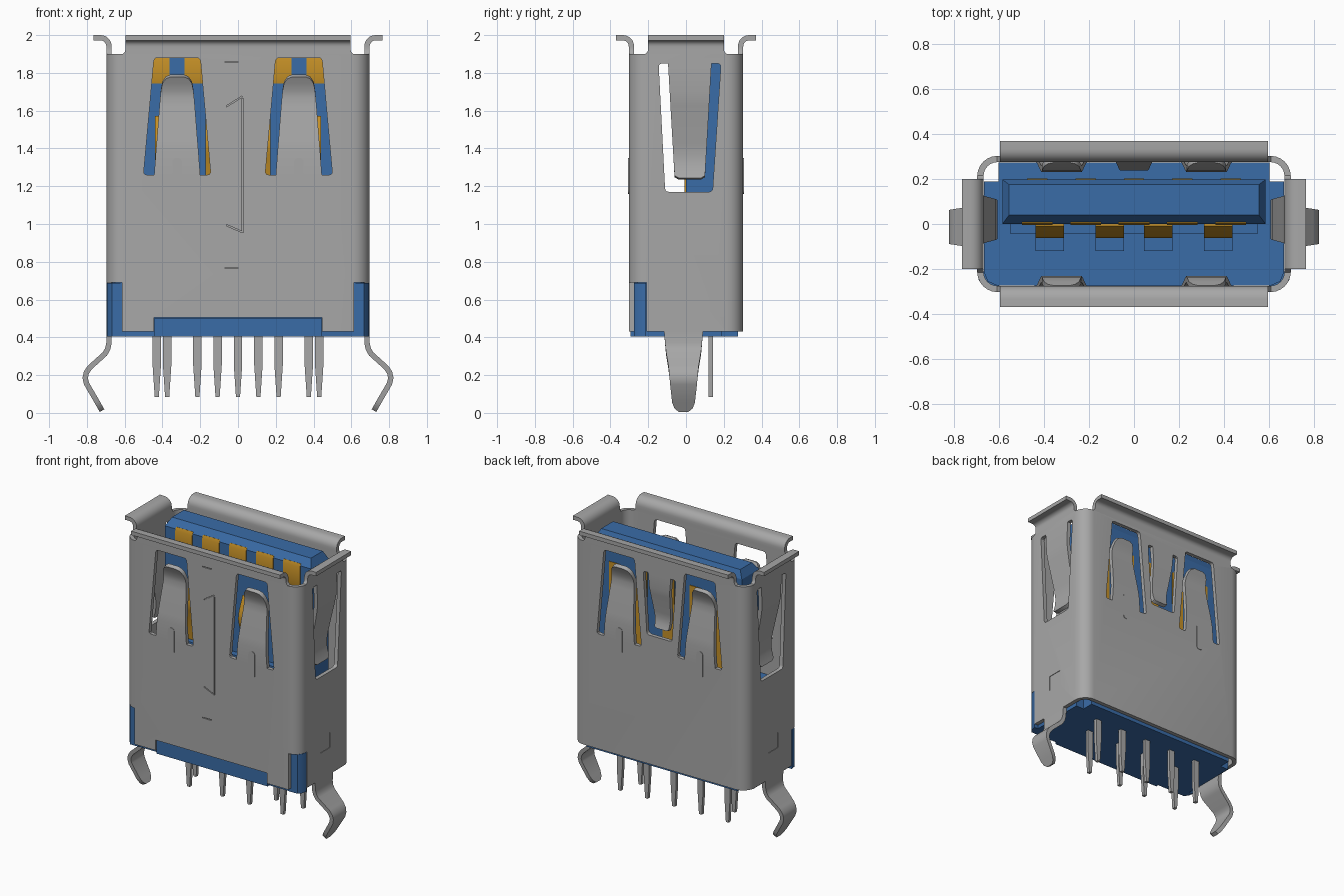
import bpy, bmesh, math
from mathutils import Matrix

cube = bpy.data.objects.get("Cube")
if cube:
    bpy.data.objects.remove(cube, do_unlink=True)


def material(name, rgb):
    m = bpy.data.materials.new(name)
    m.use_nodes = True
    m.diffuse_color = (*rgb, 1)
    m.node_tree.nodes["Principled BSDF"].inputs["Base Color"].default_value = (*rgb, 1)
    return m


STEEL = material("grey steel", (0.39, 0.39, 0.39))
BLUE = material("blue plastic", (0.042, 0.15, 0.39))
GOLD = material("gold contact", (0.56, 0.28, 0.02))

FRONT, SIDE_L, BACK, SIDE_R = 0, 90, 180, 270
LONG, SHORT, WALL = 0.289, 0.683, 0.028      # wall centre distances, thickness


def smooth(ob):
    bpy.ops.object.select_all(action='DESELECT')
    ob.select_set(True)
    bpy.context.view_layer.objects.active = ob
    bpy.ops.object.shade_smooth_by_angle(angle=math.radians(35))


def finish(bm, name, mat, turn=0, thick=0):
    """Turn a mesh about z, give it thickness and smooth its soft edges."""
    bmesh.ops.transform(bm, matrix=Matrix.Rotation(math.radians(turn), 4, 'Z'), verts=bm.verts)
    bmesh.ops.recalc_face_normals(bm, faces=bm.faces)
    me = bpy.data.meshes.new(name)
    bm.to_mesh(me)
    bm.free()
    me.materials.append(mat)
    ob = bpy.data.objects.new(name, me)
    bpy.context.collection.objects.link(ob)
    if thick:
        bpy.context.view_layer.objects.active = ob
        mod = ob.modifiers.new("thickness", 'SOLIDIFY')
        mod.thickness, mod.offset, mod.use_even_offset = thick, 0, True
        bpy.ops.object.modifier_apply(modifier=mod.name)
    smooth(ob)
    return ob


def ribbon(name, rows, turn, mat=STEEL, thick=WALL):
    """Bent sheet strip: each row is (outward distance, z, left, right)."""
    bm = bmesh.new()
    pairs = [(bm.verts.new((a, -d, z)), bm.verts.new((b, -d, z))) for d, z, a, b in rows]
    for (a, b), (c, d) in zip(pairs, pairs[1:]):
        bm.faces.new((a, b, d, c))
    return finish(bm, name, mat, turn, thick)


def solid(name, mat, lo, hi, turn=0):
    """Closed solid between two matching outlines of 3D points."""
    bm = bmesh.new()
    lo, hi = [bm.verts.new(p) for p in lo], [bm.verts.new(p) for p in hi]
    bm.faces.new(lo)
    bm.faces.new(hi[::-1])
    for i in range(len(lo)):
        j = (i + 1) % len(lo)
        bm.faces.new((lo[j], lo[i], hi[i], hi[j]))
    return finish(bm, name, mat, turn)


def prism(name, mat, outline, d0, d1, turn=0):
    """Extrude a (sideways, z) outline between two outward distances."""
    return solid(name, mat, [(u, -d0, z) for u, z in outline], [(u, -d1, z) for u, z in outline], turn)


def slab(name, mat, plan, z0, z1):
    """Extrude an (x, y) plan upwards."""
    return solid(name, mat, [(x, y, z0) for x, y in plan], [(x, y, z1) for x, y in plan])


def rect(u0, u1, v0, v1):
    return [(u0, v0), (u1, v0), (u1, v1), (u0, v1)]


def rounded(outline, r, n=3):
    """Round the corners of an outline with short quadratic curves."""
    out = []
    for i, (x, z) in enumerate(outline):
        ends = []
        for ox, oz in (outline[i - 1], outline[(i + 1) % len(outline)]):
            k = r / math.hypot(ox - x, oz - z)
            ends.append((x + (ox - x) * k, z + (oz - z) * k))
        for s in range(n + 1):
            t = s / n
            w = ((1 - t) ** 2, 2 * t * (1 - t), t * t)
            out.append(tuple(w[0] * ends[0][c] + w[1] * (x, z)[c] + w[2] * ends[1][c] for c in (0, 1)))
    return out


def rounded_rect(hx, hy, r, n=6):
    pts = []
    for k, (sx, sy) in enumerate([(1, 1), (-1, 1), (-1, -1), (1, -1)]):
        for i in range(n + 1):
            a = math.pi / 2 * (k + i / n)
            pts.append((sx * (hx - r) + r * math.cos(a), sy * (hy - r) + r * math.sin(a)))
    return pts


# Shell tube
bm = bmesh.new()
loops = []
for hx, hy, r, z in [(0.697, 0.303, 0.09, 0.43), (0.697, 0.303, 0.09, 1.9),
                     (0.669, 0.275, 0.062, 1.9), (0.669, 0.275, 0.062, 0.43)]:
    loops.append([bm.verts.new((x, y, z)) for x, y in rounded_rect(hx, hy, r)])
for p, q in zip(loops, loops[1:] + loops[:1]):
    for i in range(len(p)):
        j = (i + 1) % len(p)
        bm.faces.new((p[i], p[j], q[j], q[i]))
shell = finish(bm, "shell", STEEL)


def cut(outline, d0, d1, turn=FRONT):
    """Cut one opening into the shell; keep the wall whole if the cut fails."""
    cutter = prism("shell_cutter", STEEL, outline, d0, d1, turn)
    cutter.hide_render = True
    whole = shell.data.copy()
    bpy.context.view_layer.objects.active = shell
    mod = shell.modifiers.new("opening", 'BOOLEAN')
    mod.object, mod.operation, mod.solver = cutter, 'DIFFERENCE', 'EXACT'
    bpy.ops.object.modifier_apply(modifier=mod.name)
    if len(shell.data.polygons) < 100:
        shell.data = whole
    bpy.data.objects.remove(cutter, do_unlink=True)


# Openings, stamped marks and seam
for s, turn in ((1, SIDE_L), (-1, SIDE_R)):
    c = 0.322 * s
    hole = [(c - 0.178, 1.26), (c + 0.178, 1.26), (c + 0.122, 1.88), (c - 0.122, 1.88)]
    cut(rounded(hole, 0.02), 0.22, 0.35, FRONT)
    cut(rounded(hole, 0.02), 0.22, 0.35, BACK)
    side = [(-0.11 * s, 1.17), (0.14 * s, 1.17), (0.185 * s, 1.85), (-0.145 * s, 1.85)]
    cut(rounded(side, 0.02), 0.62, 0.75, turn)
    cut(rect(-0.055, 0.055, 0.62, 0.73), 0.693, 0.75, turn)
    cut(rect(*sorted((0.615 * s, 0.75 * s)), 0.35, 0.69), 0.21, 0.35)
cut(rounded([(-0.1, 1.36), (0.1, 1.36), (0.13, 1.81), (-0.13, 1.81)], 0.02), 0.22, 0.35, BACK)
cut(rect(-0.445, 0.445, 0.35, 0.505), 0.22, 0.35)
cut(rect(0.022, 0.03, 0.955, 1.665), 0.295, 0.35)
for z, dz in ((1.62, 0.05), (0.99, -0.035)):
    cut([(-0.06, z), (0.02, z + dz), (0.02, z + dz + 0.007), (-0.06, z + 0.007)], 0.295, 0.35)
for z in (0.765, 1.855):
    cut(rect(-0.07, 0, z, z + 0.006), 0.295, 0.35)
smooth(shell)

# Flared rims
for name, turn, d, half in [("front_rim", FRONT, LONG, 0.595), ("left_rim", SIDE_L, SHORT, 0.2),
                            ("back_rim", BACK, LONG, 0.595), ("right_rim", SIDE_R, SHORT, 0.2)]:
    path = [(d, 1.9, half + 0.015), (d, 1.912, half + 0.004), (d, 1.925, half)]
    for i in range(7):
        a = math.pi / 2 * i / 6
        path.append((d + 0.045 * (1 - math.cos(a)), 1.941 + 0.045 * math.sin(a), half))
    path.append((d + 0.081, 1.986, half))
    ribbon(name, [(p, z, -w, w) for p, z, w in path], turn)

# Spring tongues on the long walls: (inward depth, z, half width)
spring = [(0, 1.26, 0.122), (0, 1.38, 0.113), (0.007, 1.44, 0.108), (0.037, 1.62, 0.094),
          (0.043, 1.67, 0.09), (0.037, 1.71, 0.086), (0.02, 1.75, 0.078), (0.008, 1.775, 0.06),
          (0.003, 1.785, 0.035)]
for label, turn in (("front", FRONT), ("back", BACK)):
    for c in (-0.322, 0.322):
        ribbon(f"{label}_spring", [(LONG - i, z, c - w, c + w) for i, z, w in spring], turn)
        prism(f"{label}_spring_rib", STEEL, rounded(rect(c - 0.026, c + 0.026, 1.16, 1.35), 0.024),
              0.295, 0.306, turn)


# Hanging springs on the short walls and the back centre
def hanging_spring(name, wall, turn, centre, top, length, width, bend):
    rows = []
    for i, t in [(0, 0), (0, 0.25), (0.012, 0.36), (0.055, 0.7), (0.062, 0.8), (0.055, 0.9),
                 (0.038, 0.98), (0.034, 1)]:
        w = (width - 0.035 * t) * (0.75 if t == 1 else 1)
        rows.append((wall - bend * i, top - length * t, centre - w, centre + w))
    ribbon(name, rows, turn)


hanging_spring("left_spring", SHORT, SIDE_L, 0.02, 1.85, 0.61, 0.115, 1)
hanging_spring("right_spring", SHORT, SIDE_R, -0.02, 1.85, 0.61, 0.115, 1)
hanging_spring("back_centre_spring", LONG, BACK, 0, 1.81, 0.4, 0.09, 0.6)

# Board-lock legs: (outward, z, half width)
leg = [(0.683, 0.43, 0.103), (0.683, 0.37, 0.098), (0.69, 0.338, 0.095), (0.705, 0.312, 0.092),
       (0.785, 0.24, 0.08), (0.803, 0.213, 0.077), (0.809, 0.185, 0.074), (0.802, 0.155, 0.071),
       (0.747, 0.06, 0.06), (0.73, 0.03, 0.048), (0.72, 0.012, 0.025)]
for s, turn in ((1, SIDE_L), (-1, SIDE_R)):
    ribbon("board_lock_leg", [(d, z, -0.013 * s - w, -0.013 * s + w) for d, z, w in leg], turn)

# Plastic base with relieved rear corners
half = [(0.603, 0.274), (0.603, 0.19), (0.667, 0.19), (0.667, -0.213), (0.65, -0.256), (0.607, -0.274)]
slab("plastic_base", BLUE, half + [(-x, y) for x, y in reversed(half)], 0.405, 1.0)
slab("front_base_lip", BLUE, rect(-0.443, 0.443, -0.295, -0.27), 0.405, 0.503)
for s in (-1, 1):
    corner = [(0.6, -0.212), (0.697, -0.212), (0.69, -0.25), (0.668, -0.276), (0.6, -0.276)]
    slab("base_corner_block", BLUE, [(x * s, y) for x, y in corner], 0.405, 0.688)

# Tongue with chamfered top, and its root
body = rect(-0.585, 0.585, 0, 0.198)
slab("tongue", BLUE, body, 0.99, 1.9)
solid("tongue_top", BLUE, [(x, y, 1.9) for x, y in body],
      [(x, y, 1.955) for x, y in rect(-0.555, 0.555, 0.04, 0.175)])
slab("tongue_root", BLUE, rect(-0.55, 0.55, -0.045, 0.01), 0.99, 1.14)


# Five fixed contacts with rear strips and rear pins; four spring contacts with front pins
def pin(x, y):
    shape = [(0.022, 0.41), (0.022, 0.25), (0.011, 0.085)]
    prism("solder_pin", STEEL, [(x + w, z) for w, z in shape] + [(x - w, z) for w, z in reversed(shape)],
          -y - 0.012, -y + 0.012)


for i in range(-2, 3):
    x = 0.215 * i
    ribbon("fixed_contact", [(d, z, x - 0.068, x + 0.068) for d, z in
                             ((-0.006, 1.735), (0.001, 1.765), (0.001, 1.89), (-0.008, 1.912))],
           FRONT, GOLD, 0.008)
    slab("rear_contact_strip", GOLD, rect(x - 0.045, x + 0.045, 0.19, 0.202), 1.1, 1.75)
    pin(x, 0.132)
for x in (-0.375, -0.108, 0.108, 0.375):
    ribbon("spring_contact", [(d, z, x - 0.064, x + 0.064) for d, z in
                              ((0.002, 1.0), (0.003, 1.24), (0.045, 1.37), (0.056, 1.42),
                               (0.047, 1.47), (0.004, 1.57))], FRONT, GOLD, 0.012)
    slab("contact_seat", BLUE, rect(x - 0.064, x + 0.064, -0.12, -0.04), 0.99, 1.05)
    pin(x, -0.02)
